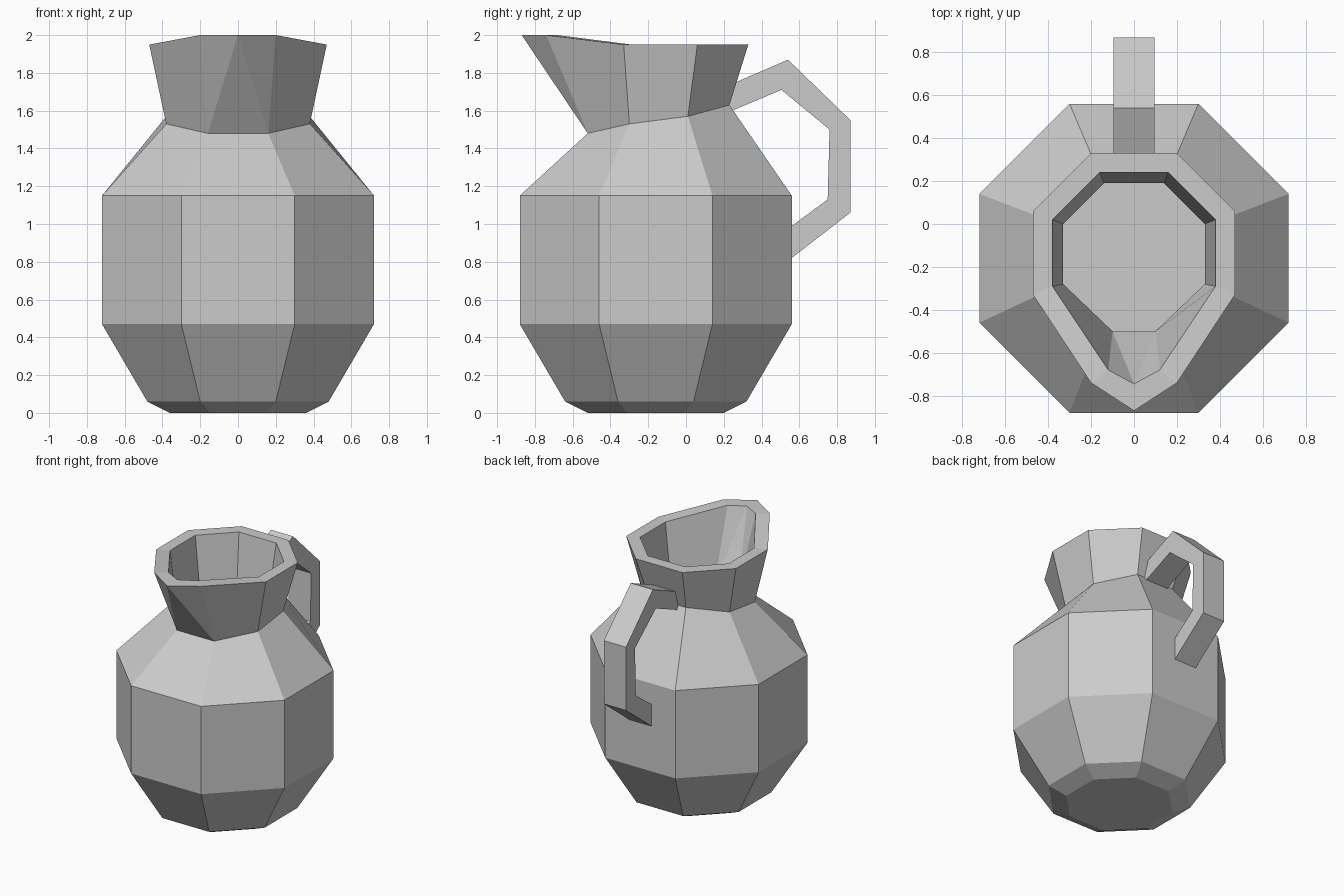
import bpy
import bmesh

if "Cube" in bpy.data.objects:
    bpy.data.objects.remove(bpy.data.objects["Cube"])

CY = -0.16  # y centre of the vessel body


def finish(bm, name):
    bmesh.ops.recalc_face_normals(bm, faces=bm.faces)
    mesh = bpy.data.meshes.new(name)
    bm.to_mesh(mesh)
    bm.free()
    obj = bpy.data.objects.new(name, mesh)
    bpy.context.collection.objects.link(obj)
    return obj


def ring(bm, half):
    """Eight-sided ring from its +x half (front to back), mirrored in x."""
    pts = half + [(-x, y, z) for x, y, z in reversed(half)]
    return [bm.verts.new(p) for p in pts]


def octagon(bm, a, e, z):
    """Level octagon with apothem a and half edge length e."""
    return ring(bm, [(e, CY - a, z), (a, CY - e, z), (a, CY + e, z), (e, CY + a, z)])


def bridge(bm, lower, upper, tip=None):
    """Join two rings; the front side (7 -> 0) may fan around a spout tip."""
    for i in range(7):
        bm.faces.new((lower[i], lower[i + 1], upper[i + 1], upper[i]))
    a, b, c, d = lower[7], lower[0], upper[0], upper[7]
    if tip is None:
        bm.faces.new((a, b, c, d))
    else:
        bm.faces.new((a, b, tip))
        bm.faces.new((b, c, tip))
        bm.faces.new((a, tip, d))


# Pitcher: outer wall, spouted rim and hollow inside
bm = bmesh.new()
outer = [octagon(bm, *p) for p in
         [(0.36, 0.15, 0), (0.48, 0.20, 0.06), (0.72, 0.30, 0.47), (0.72, 0.30, 1.15)]]
outer.append(ring(bm, [(0.16, -0.52, 1.48), (0.38, -0.30, 1.53),
                       (0.38, 0.01, 1.57), (0.16, 0.23, 1.63)]))
rim = ring(bm, [(0.20, -0.74, 2.0), (0.47, -0.33, 1.95),
                (0.47, 0.06, 1.95), (0.20, 0.33, 1.95)])
tip = bm.verts.new((0, -0.87, 2.0))

inner = [octagon(bm, *p) for p in
         [(0.43, 0.18, 0.09), (0.64, 0.265, 0.49), (0.64, 0.265, 1.11)]]
inner.append(ring(bm, [(0.10, -0.50, 1.49), (0.33, -0.28, 1.53),
                       (0.33, 0.0, 1.57), (0.14, 0.19, 1.62)]))
inner_rim = ring(bm, [(0.12, -0.68, 2.0), (0.38, -0.29, 1.95),
                      (0.38, 0.02, 1.95), (0.16, 0.24, 1.95)])
inner_tip = bm.verts.new((0, -0.745, 2.0))

for wall, top, t in ((outer, rim, tip), (inner, inner_rim, inner_tip)):
    bm.faces.new(wall[0])
    for lo, hi in zip(wall, wall[1:]):
        bridge(bm, lo, hi)
    bridge(bm, wall[-1], top, t)

# Flat lip between the outer and inner rims
lip_out, lip_in = rim + [tip], inner_rim + [inner_tip]
for i in range(9):
    j = (i + 1) % 9
    bm.faces.new((lip_out[i], lip_out[j], lip_in[j], lip_in[i]))
finish(bm, "pitcher_body")

# Handle: angular strap swept in the y-z plane
outside = [(0.24, 1.74), (0.54, 1.87), (0.87, 1.55), (0.87, 1.06), (0.54, 0.805)]
inside = [(0.22, 1.59), (0.505, 1.71), (0.76, 1.50), (0.75, 1.13), (0.54, 0.975)]
bm = bmesh.new()
sections = [[bm.verts.new(p) for p in
             ((-0.095, *o), (0.095, *o), (0.095, *i), (-0.095, *i))]
            for o, i in zip(outside, inside)]
for s, t in zip(sections, sections[1:]):
    for k in range(4):
        m = (k + 1) % 4
        bm.faces.new((s[k], s[m], t[m], t[k]))
bm.faces.new(sections[0])
bm.faces.new(sections[-1])
finish(bm, "handle")
